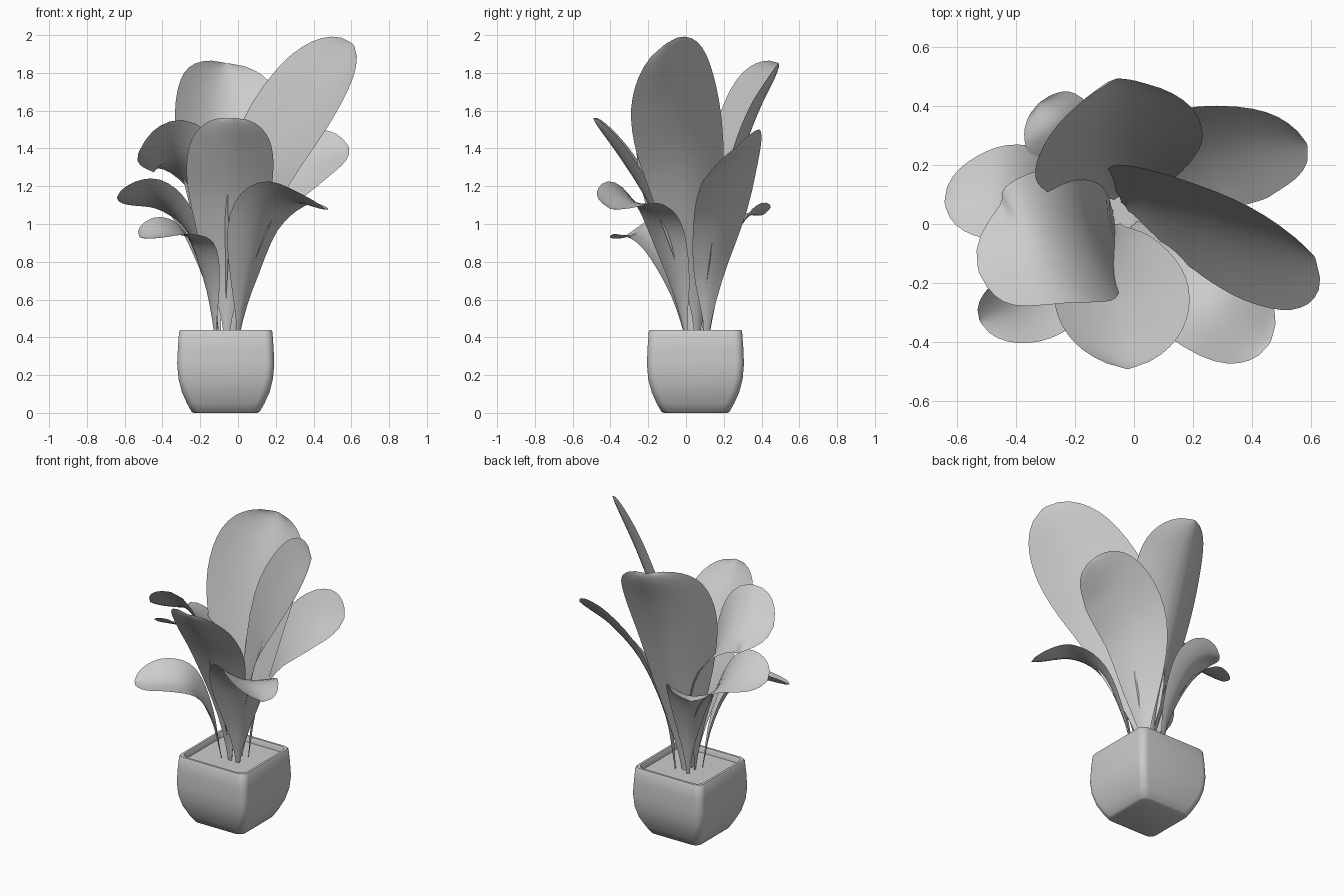
import bpy, math
from mathutils import Vector

if "Cube" in bpy.data.objects:
    bpy.data.objects.remove(bpy.data.objects["Cube"])

PX, PY = -0.065, 0.05  # pot centre


def make(name, verts, faces, angle):
    me = bpy.data.meshes.new(name)
    me.from_pydata([tuple(v) for v in verts], [], faces)
    ob = bpy.data.objects.new(name, me)
    bpy.context.collection.objects.link(ob)
    bpy.ops.object.select_all(action='DESELECT')
    ob.select_set(True)
    bpy.context.view_layer.objects.active = ob
    bpy.ops.object.shade_smooth_by_angle(angle=math.radians(angle))
    return ob


def rounded_square(h, z, r=0.045, seg=6):
    ring = []
    for k in range(4):
        a0 = k * math.pi / 2
        cx = (h - r) * (1 if k in (0, 3) else -1)
        cy = (h - r) * (1 if k < 2 else -1)
        for i in range(seg + 1):
            a = a0 + i / seg * math.pi / 2
            ring.append((PX + cx + r * math.cos(a), PY + cy + r * math.sin(a), z))
    return ring


def loft(name, profile):
    verts, faces = [], []
    for h, z in profile:
        verts += rounded_square(h, z)
    n = len(verts) // len(profile)
    for j in range(len(profile) - 1):
        for i in range(n):
            k = (i + 1) % n
            faces.append((j*n + i, j*n + k, j*n + n + k, j*n + n + i))
    faces.append(tuple(reversed(range(n))))
    return make(name, verts, faces, 40)


# Pot with thick rim, and soil
loft("pot", [(0.168, 0), (0.18, 0.006), (0.205, 0.05), (0.232, 0.11), (0.25, 0.18),
             (0.257, 0.26), (0.253, 0.35), (0.247, 0.43), (0.241, 0.44),
             (0.226, 0.44), (0.22, 0.43), (0.218, 0.39)])
soil = rounded_square(0.22, 0.405)
make("soil", soil, [tuple(range(len(soil)))], 40)


def spline(p, t):
    # Catmull-Rom through the path points
    q = [2 * p[0] - p[1]] + p + [2 * p[-1] - p[-2]]
    s = min(t, 0.99999) * (len(p) - 1)
    i = int(s)
    f = s - i
    a, b, c, d = q[i:i + 4]
    return 0.5 * (2*b + (c - a)*f + (2*a - 5*b + 4*c - d)*f*f + (3*b - a - 3*c + d)*f**3)


def leaf(name, path, side, half, cup):
    # Blade swept along its midrib; side points to the right looking outward
    path = [Vector(p) for p in path]
    side = Vector(side)
    rows, cols, peak = 20, 8, 0.66
    verts, faces = [], []
    for r in range(rows + 1):
        t = 1 - (1 - r / rows) ** 1.4
        p = spline(path, t)
        tan = (spline(path, min(t + 0.02, 1)) - spline(path, max(t - 0.02, 0))).normalized()
        s = (side - tan * side.dot(tan)).normalized()
        n = s.cross(tan)
        if t < peak:
            w = 0.06 + 0.94 * math.sin(math.pi / 2 * t / peak) ** 1.5
        else:
            w = max(0.002, 1 - ((t - peak) / (1 - peak)) ** 2.3) ** 0.5
        w *= half
        for c in range(cols + 1):
            u = c / cols * 2 - 1
            verts.append(p + s * (u * w) + n * (cup * w * (abs(u) ** 1.6 - 0.25)))
    m = cols + 1
    for r in range(rows):
        for c in range(cols):
            faces.append((r*m + c, r*m + c + 1, r*m + m + c + 1, r*m + m + c))
    make(name, verts, faces, 60)


# Tall inner leaves
leaf("leaf_tall_right", [(-.03, .06, .4), (.01, .07, .8), (.15, .02, 1.3), (.37, -.05, 1.66), (.61, -.11, 1.95)],
     (.53, -.73, -.4), .3, .18)
leaf("leaf_tall_back", [(-.05, .09, .4), (-.05, .14, .8), (-.07, .25, 1.3), (-.07, .36, 1.62), (-.06, .49, 1.85)],
     (1, .13, -.3), .29, .42)
leaf("leaf_tall_front", [(-.06, 0, .4), (-.06, -.05, .75), (-.05, -.18, 1.1), (-.04, -.33, 1.35), (-.02, -.49, 1.56)],
     (-1, .1, -.1), .23, .28)
# Middle leaves
leaf("leaf_mid_right", [(0, .11, .4), (.05, .13, .75), (.17, .21, 1.11), (.36, .26, 1.32), (.585, .27, 1.41)],
     (.25, -.7, -.6), .22, .15)
leaf("leaf_mid_left", [(-.07, .03, .4), (-.09, .01, .8), (-.17, -.03, 1.17), (-.32, -.09, 1.38), (-.525, -.16, 1.38)],
     (-.1, .75, -.55), .26, .12)
# Low drooping leaves
leaf("leaf_low_front_right", [(0, 0, .4), (.04, -.05, .7), (.11, -.15, 1.0), (.25, -.27, 1.13), (.46, -.4, 1.08)],
     (-.65, -.65, .3), .195, .25)
leaf("leaf_low_left", [(-.1, .05, .4), (-.15, .06, .72), (-.27, .08, 1.0), (-.43, .09, 1.14), (-.64, .07, 1.14)],
     (0, .85, -.42), .185, .15)
leaf("leaf_low_front_left", [(-.12, 0, .4), (-.15, -.06, .68), (-.22, -.15, .9), (-.34, -.25, .96), (-.52, -.33, .93)],
     (-.6, .7, .3), .15, .3)
leaf("leaf_low_back_left", [(-.1, .12, .4), (-.13, .17, .7), (-.19, .25, .95), (-.25, .33, 1.05), (-.32, .41, 1.05)],
     (.85, .5, .2), .14, .3)
